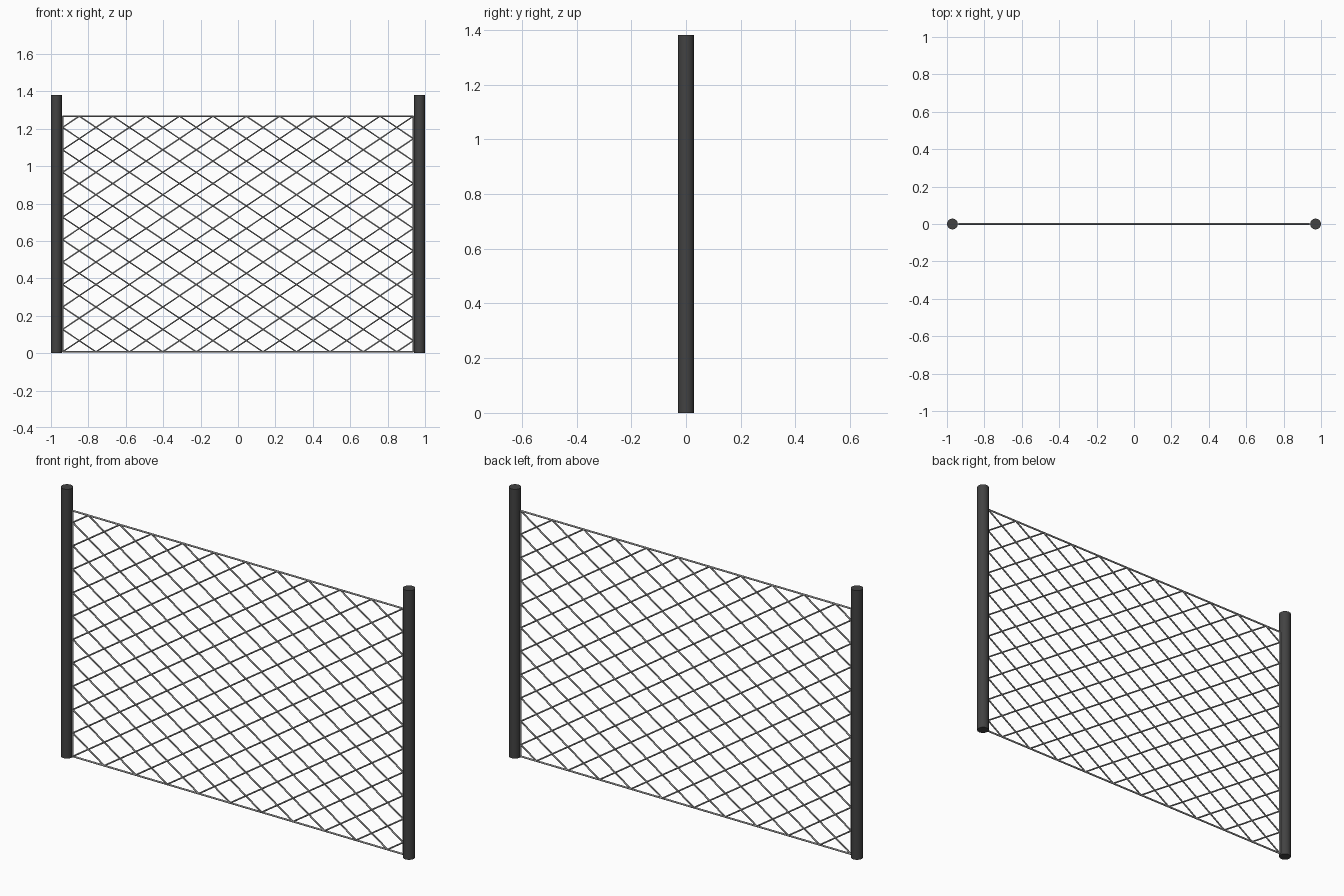
import bpy, bmesh, math
from mathutils import Vector, Matrix

if "Cube" in bpy.data.objects:
    bpy.data.objects.remove(bpy.data.objects["Cube"])


def material(name, grey):
    m = bpy.data.materials.new(name)
    m.diffuse_color = (grey, grey, grey, 1)
    m.use_nodes = True
    m.node_tree.nodes["Principled BSDF"].inputs["Base Color"].default_value = m.diffuse_color
    return m


POST = material("dark grey post", 0.055)
WIRE = material("light grey wire", 0.36)


def rods(name, segments, radius, sides, mat, smooth=True):
    """One object made of capped cylinders running between point pairs."""
    bm = bmesh.new()
    for a, b in segments:
        a, b = Vector(a), Vector(b)
        d = b - a
        rot = Vector((0, 0, 1)).rotation_difference(d).to_matrix().to_4x4()
        bmesh.ops.create_cone(bm, cap_ends=True, segments=sides, radius1=radius,
                              radius2=radius, depth=d.length,
                              matrix=Matrix.Translation((a + b) / 2) @ rot)
    me = bpy.data.meshes.new(name)
    bm.to_mesh(me)
    bm.free()
    me.materials.append(mat)
    ob = bpy.data.objects.new(name, me)
    bpy.context.collection.objects.link(ob)
    if smooth:
        bpy.context.view_layer.objects.active = ob
        ob.select_set(True)
        bpy.ops.object.shade_smooth_by_angle(angle=math.radians(50))
        ob.select_set(False)
    return ob


# Panel extents and diamond count
X, Z0, Z1, N = 0.938, 0.007, 1.267, 10.5


def pt(u, v):
    return (-X + 2 * X * u / N, 0, Z0 + (Z1 - Z0) * v / N)


# Posts
for side, label in ((-1, "left_post"), (1, "right_post")):
    rods(label, [((side * 0.971, 0, 0), (side * 0.971, 0, 1.381))], 0.029, 16, POST)

# Frame wires: top, bottom and both sides
rods("frame_wires", [(pt(0, 0), pt(N, 0)), (pt(0, N), pt(N, N)),
                     (pt(0, 0), pt(0, N)), (pt(N, 0), pt(N, N))], 0.0045, 8, WIRE)

# Diamond mesh: rising wires follow v - u = k, falling wires follow v + u = k
rising = []
for k in range(-10, 11):
    u0, u1 = max(0, -k), min(N, N - k)
    rising.append((pt(u0, u0 + k), pt(u1, u1 + k)))
falling = []
for k in range(1, 21):
    u0, u1 = max(0, k - N), min(N, k)
    falling.append((pt(u0, k - u0), pt(u1, k - u1)))
rods("rising_wires", rising, 0.0042, 6, WIRE)
rods("falling_wires", falling, 0.0042, 6, WIRE)
